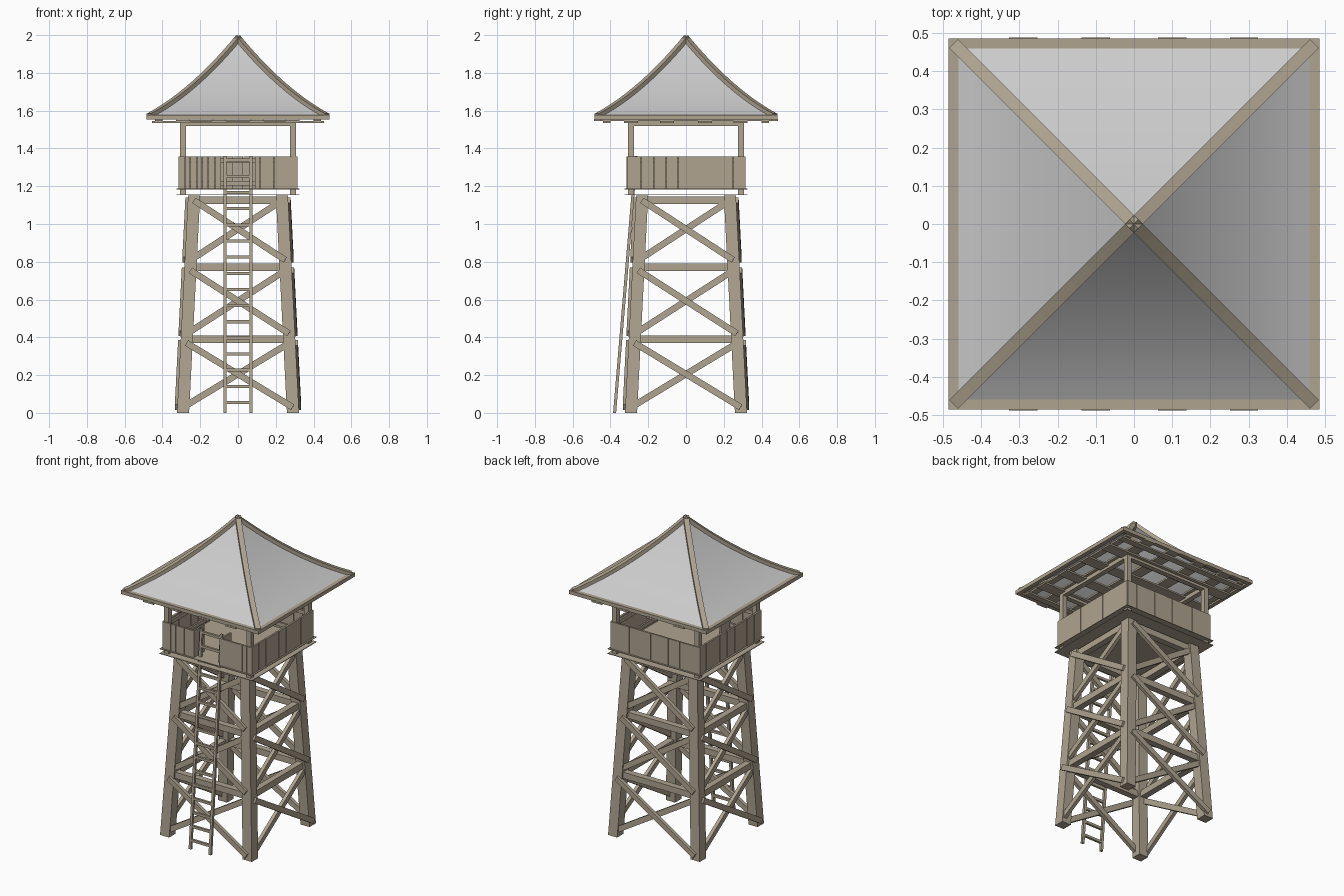
import bpy, random
from math import pi
from mathutils import Vector, Matrix

if "Cube" in bpy.data.objects:
    bpy.data.objects.remove(bpy.data.objects["Cube"])

random.seed(4)
wood = bpy.data.materials.new("wood")
wood.diffuse_color = (0.43, 0.37, 0.28, 1)
wood.use_nodes = True
wood.node_tree.nodes["Principled BSDF"].inputs["Base Color"].default_value = wood.diffuse_color


def make(name, verts, faces, mat=wood, smooth=False):
    me = bpy.data.meshes.new(name)
    me.from_pydata([tuple(v) for v in verts], [], faces)
    if mat:
        me.materials.append(mat)
    for p in me.polygons:
        p.use_smooth = smooth
    ob = bpy.data.objects.new(name, me)
    bpy.context.collection.objects.link(ob)
    return ob


def sweep(name, rings):
    """Closed four-sided bar through a list of rings of four points."""
    n = len(rings)
    faces = [(3, 2, 1, 0), tuple(4 * (n - 1) + i for i in range(4))]
    for r in range(n - 1):
        for i in range(4):
            j = (i + 1) % 4
            faces.append((4 * r + i, 4 * r + j, 4 * r + 4 + j, 4 * r + 4 + i))
    return make(name, [v for ring in rings for v in ring], faces)


def box(name, x0, x1, y0, y1, z0, z1, turn=0):
    rot = Matrix.Rotation(turn, 3, 'Z')
    rings = [[rot @ Vector(p) for p in
              ((x0, y0, z), (x1, y0, z), (x1, y1, z), (x0, y1, z))] for z in (z0, z1)]
    return sweep(name, rings)


def beam(name, a, b, width, depth, normal, turn=0):
    """Bar from a to b; depth is measured along the normal."""
    rot = Matrix.Rotation(turn, 3, 'Z')
    a, b, n = Vector(a), Vector(b), Vector(normal)
    d = (b - a).normalized()
    s = d.cross(n).normalized()
    n = s.cross(d)
    rings = []
    for p in (a, b):
        rings.append([rot @ (p + s * u * width / 2 + n * v * depth / 2)
                      for u, v in ((-1, -1), (1, -1), (1, 1), (-1, 1))])
    return sweep(name, rings)


def leg_centre(z):
    return 0.291 - 0.051 * z


LH = 0.032
for k in range(4):
    t = k * pi / 2
    rot = Matrix.Rotation(t, 3, 'Z')
    # leaning legs
    rings = []
    for z in (0, 1.15):
        c = leg_centre(z)
        rings.append([rot @ Vector((c + u * LH, -c + v * LH, z))
                      for u, v in ((-1, -1), (1, -1), (1, 1), (-1, 1))])
    sweep("leg", rings)
    # horizontal beams and cross braces
    for z in (0.39, 0.77, 1.125):
        c = leg_centre(z)
        box("cross_beam", -c, c, -c - 0.02, -c + 0.02, z - 0.02, z + 0.02, t)
    for z0, z1 in ((0.03, 0.37), (0.42, 0.755), (0.81, 1.125)):
        for s, off in ((1, LH + 0.002), (-1, LH - 0.018)):
            ca, cb = leg_centre(z0), leg_centre(z1)
            beam("brace", (s * ca, -ca - off, z0), (-s * cb, -cb - off, z1),
                 0.034, 0.022, (0, -1, 0), t)
    # cabin posts and top frame
    box("cabin_post", 0.274, 0.306, -0.306, -0.274, 1.155, 1.54, t)
    box("top_frame", -0.306, 0.306, -0.306, -0.274, 1.52, 1.55, t)
    # plank walls, the front one split by the ladder opening
    spans = [(-0.312, -0.09, 7), (0.09, 0.312, 7)] if k == 0 else [(-0.312, 0.312, 9)]
    for x0, x1, n in spans:
        w = (x1 - x0) / n
        cuts = [x0] + [x0 + w * (i + random.uniform(-0.15, 0.15)) for i in range(1, n)] + [x1]
        for i in range(n):
            j = random.uniform(0, 0.003)
            box("wall_plank", cuts[i] + 0.001, cuts[i + 1] - 0.001,
                -0.313 - j, -0.303, 1.187, 1.358, t)
        for z in (1.215, 1.335):
            box("wall_rail", x0, x1, -0.303, -0.293, z - 0.012, z + 0.012, t)
    # eave rail
    box("eave_rail", -0.485, 0.485, -0.485, -0.459, 1.553, 1.576, t)

# short side panels flanking the opening
for s in (-1, 1):
    box("opening_panel", s * 0.095 - 0.005, s * 0.095 + 0.005, -0.31, -0.21, 1.187, 1.358)

# thin floor decks
for z in (1.155, 1.185):
    box("floor_deck", -0.325, 0.325, -0.325, 0.325, z - 0.002, z + 0.002)

# crossing boards under the roof
for c in (-0.29, -0.1, 0.1, 0.288):
    box("roof_board", c - 0.037, c + 0.037, -0.488, 0.488, 1.546, 1.557)
    box("roof_board", -0.455, 0.455, c - 0.037, c + 0.037, 1.536, 1.546)
for s in (-1, 1):
    box("roof_board", -0.455, 0.455, s * 0.42 - 0.02, s * 0.42 + 0.02, 1.536, 1.546)
    box("roof_board", s * 0.42 - 0.02, s * 0.42 + 0.02, -0.455, 0.455, 1.546, 1.557)

# ladder
def ladder_y(z):
    return -0.378 + 0.084 * z


for s in (-1, 1):
    beam("ladder_rail", (s * 0.07, ladder_y(0), 0.0), (s * 0.07, ladder_y(1.36), 1.36),
         0.016, 0.016, (0, -1, 0))
for i in range(16):
    z = 0.055 + i * 0.0855
    y = ladder_y(z)
    box("ladder_rung", -0.07, 0.07, y - 0.007, y + 0.007, z - 0.008, z + 0.008)

# sagging pyramid roof
N = 12
profile = []
for i in range(N + 1):
    u = i / N
    profile.append((0.472 * (1 - u), 1.568 + 0.414 * u - 0.16 * u * (1 - u)))
verts, faces = [], []
for k in range(4):
    rot = Matrix.Rotation(k * pi / 2, 3, 'Z')
    base = len(verts)
    for r, z in profile[:-1]:
        verts += [rot @ Vector((-r, -r, z)), rot @ Vector((r, -r, z))]
    verts.append(Vector((0, 0, profile[-1][1])))
    for i in range(N - 1):
        a = base + 2 * i
        faces.append((a, a + 1, a + 3, a + 2))
    faces.append((base + 2 * N - 2, base + 2 * N - 1, base + 2 * N))
make("roof", verts, faces, None, True)

# curved hip beams along the roof corners
for k in range(4):
    rot = Matrix.Rotation(k * pi / 2, 3, 'Z')
    side = Vector((1, 1, 0)).normalized() * 0.016
    rings = []
    for r, z in profile:
        lo, hi = Vector((r, -r, z - 0.016)), Vector((r, -r, z + 0.016))
        rings.append([rot @ p for p in (lo - side, lo + side, hi + side, hi - side)])
    sweep("hip_beam", rings)

# consistent outward normals on the wooden parts
import bmesh
for ob in bpy.context.collection.objects:
    if ob.name != "roof":
        bm = bmesh.new()
        bm.from_mesh(ob.data)
        bmesh.ops.recalc_face_normals(bm, faces=bm.faces)
        bm.to_mesh(ob.data)
        bm.free()
